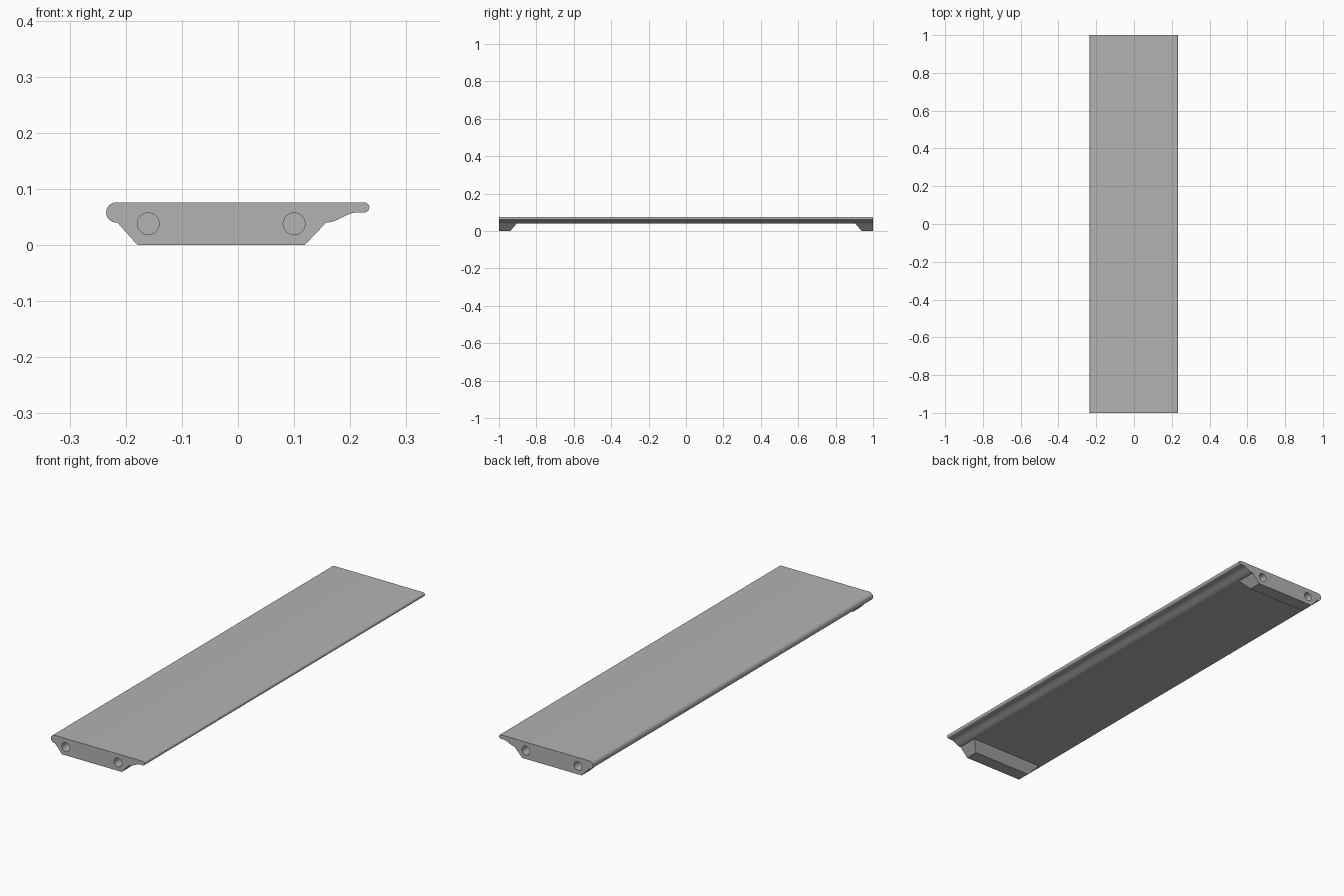
import bpy, bmesh
from math import cos, sin, pi, radians

default = bpy.data.objects.get("Cube")
if default:
    bpy.data.objects.remove(default, do_unlink=True)

grey = bpy.data.materials.new("plain_grey")
grey.use_nodes = True
COLOUR = (0.45, 0.45, 0.45, 1)
grey.diffuse_color = COLOUR
grey.node_tree.nodes["Principled BSDF"].inputs["Base Color"].default_value = COLOUR


def prism(name, points, direction):
    """Extrude a closed outline along a direction."""
    bm = bmesh.new()
    face = bm.faces.new([bm.verts.new(p) for p in points])
    top = bmesh.ops.extrude_face_region(bm, geom=[face])
    moved = [v for v in top["geom"] if isinstance(v, bmesh.types.BMVert)]
    bmesh.ops.translate(bm, verts=moved, vec=direction)
    bmesh.ops.recalc_face_normals(bm, faces=bm.faces)
    mesh = bpy.data.meshes.new(name)
    bm.to_mesh(mesh)
    bm.free()
    obj = bpy.data.objects.new(name, mesh)
    bpy.context.collection.objects.link(obj)
    mesh.materials.append(grey)
    return obj


def arc(cx, cz, r, start, end, steps=16):
    angles = [radians(start + (end - start) * i / steps) for i in range(steps + 1)]
    return [(cx + r * cos(a), cz + r * sin(a)) for a in angles]


# Cross-section: rounded back edge, flat top, thin rounded lip, curved underside, foot
TOP, UNDER = 0.076, 0.04
outline = arc(-0.217, 0.058, 0.018, 270, 90)
outline += arc(0.225, 0.067, 0.009, 90, -90)
for i in range(13):
    t = i / 12
    outline.append((0.213 - 0.056 * t, UNDER + 0.009 * (1 + cos(pi * t))))
outline += [(0.119, 0), (-0.179, 0), (-0.215, UNDER)]
tread = prism("tread_board", [(x, -1, z) for x, z in outline], (0, 2, 0))


def cut(cutter):
    cutter.hide_render = True
    mod = tread.modifiers.new(cutter.name, "BOOLEAN")
    mod.operation = "DIFFERENCE"
    mod.solver = "EXACT"
    mod.object = cutter
    bpy.context.view_layer.objects.active = tread
    bpy.ops.object.modifier_apply(modifier=mod.name)
    bpy.data.objects.remove(cutter, do_unlink=True)


# Recess under the board, leaving a sloped foot at each end
recess = [(-0.905, UNDER), (0.905, UNDER), (0.965, -0.03), (-0.965, -0.03)]
cut(prism("recess_cutter", [(-0.4, y, z) for y, z in recess], (0.8, 0, 0)))

# Blind bolt holes in both ends
for end in (-1, 1):
    for x in (-0.16, 0.1):
        circle = arc(x, 0.038, 0.0195, 0, 360, 32)[:-1]
        cut(prism("hole_cutter", [(px, end * 1.02, pz) for px, pz in circle],
                  (0, -end * 0.07, 0)))

bpy.ops.object.select_all(action="DESELECT")
tread.select_set(True)
bpy.context.view_layer.objects.active = tread
bpy.ops.object.shade_smooth_by_angle(angle=radians(30))
